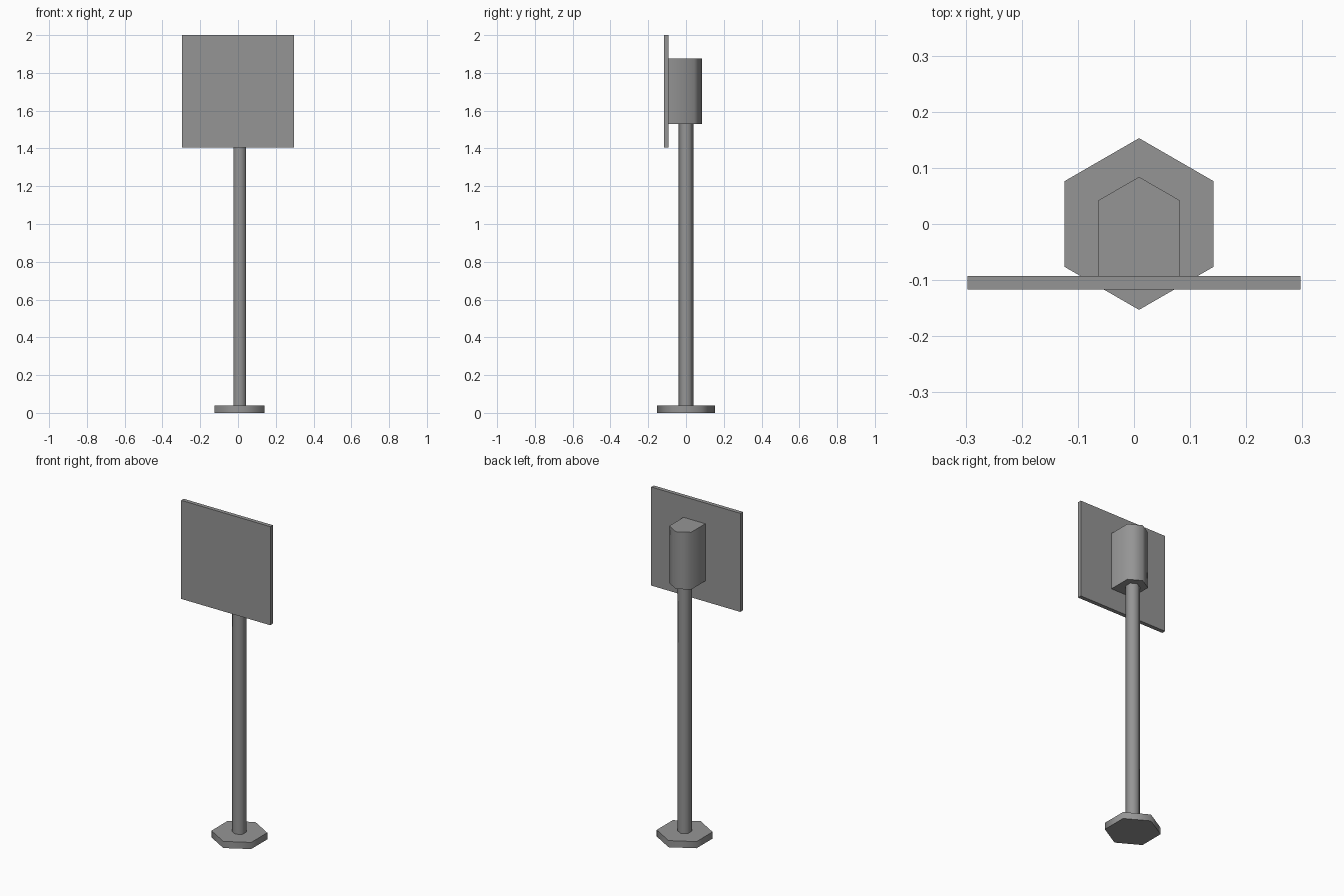
import bpy
import bmesh
import math

cube = bpy.data.objects.get("Cube")
if cube:
    bpy.data.objects.remove(cube, do_unlink=True)

grey = bpy.data.materials.new("plain_grey")
grey.use_nodes = True
COLOUR = (0.3, 0.3, 0.3, 1)
grey.diffuse_color = COLOUR
grey.node_tree.nodes["Principled BSDF"].inputs["Base Color"].default_value = COLOUR

CX = 0.009          # the post sits slightly off the panel centre
PANEL_BACK = -0.093


def hexagon(radius):
    """Six points with corners facing front and back."""
    return [(CX + radius * math.sin(math.radians(60 * i)),
             radius * math.cos(math.radians(60 * i))) for i in range(6)]


def prism(name, outline, bottom, top):
    """Extrude an outline between two heights, with smooth sides and sharp caps."""
    bm = bmesh.new()
    face = bm.faces.new([bm.verts.new((x, y, bottom)) for x, y in outline])
    grown = bmesh.ops.extrude_face_region(bm, geom=[face])
    verts = [v for v in grown["geom"] if isinstance(v, bmesh.types.BMVert)]
    bmesh.ops.translate(bm, verts=verts, vec=(0, 0, top - bottom))
    bmesh.ops.recalc_face_normals(bm, faces=bm.faces)
    mesh = bpy.data.meshes.new(name)
    bm.to_mesh(mesh)
    bm.free()
    mesh.materials.append(grey)
    obj = bpy.data.objects.new(name, mesh)
    bpy.context.collection.objects.link(obj)
    bpy.ops.object.select_all(action='DESELECT')
    obj.select_set(True)
    bpy.context.view_layer.objects.active = obj
    bpy.ops.object.shade_smooth_by_angle(angle=math.radians(65))
    return obj


# Foot and post
prism("base", hexagon(0.153), 0, 0.04)
prism("post", hexagon(0.039), 0.04, 1.53)

# Housing: a hexagon whose straight sides run forward to the panel
back = [p for p in hexagon(0.084) if p[1] > 0]
back.sort()
housing = back + [(back[-1][0], PANEL_BACK), (back[0][0], PANEL_BACK)]
prism("housing", housing, 1.53, 1.875)

# Square front panel
W = 0.297
FRONT = -0.117
prism("panel", [(-W, FRONT), (W, FRONT), (W, PANEL_BACK), (-W, PANEL_BACK)], 1.406, 2)
